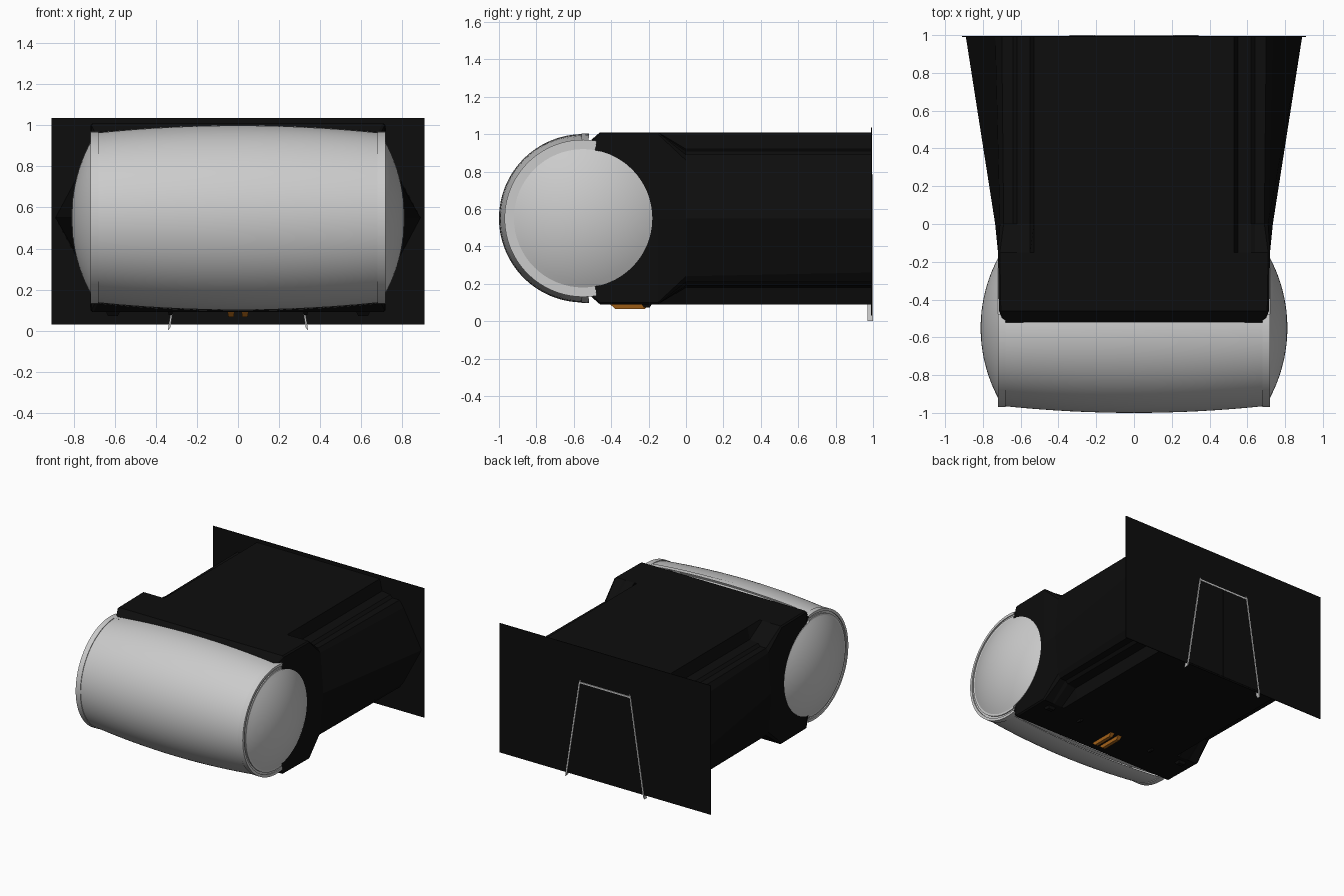
import bpy, bmesh, math

if "Cube" in bpy.data.objects:
    bpy.data.objects.remove(bpy.data.objects["Cube"])

CY, CZ = -0.55, 0.55   # drum axis


def material(name, col):
    m = bpy.data.materials.new(name)
    m.diffuse_color = (*col, 1)
    m.use_nodes = True
    m.node_tree.nodes["Principled BSDF"].inputs["Base Color"].default_value = m.diffuse_color
    return m


BLACK = material("black_shell", (0.004, 0.004, 0.004))
ORANGE = material("orange_latch", (0.4, 0.13, 0.01))


def make(name, verts, faces, mat=None, smooth=False):
    me = bpy.data.meshes.new(name)
    me.from_pydata(verts, [], faces)
    bm = bmesh.new()
    bm.from_mesh(me)
    bmesh.ops.remove_doubles(bm, verts=bm.verts, dist=1e-5)
    bmesh.ops.recalc_face_normals(bm, faces=bm.faces)
    bm.to_mesh(me)
    bm.free()
    ob = bpy.data.objects.new(name, me)
    bpy.context.collection.objects.link(ob)
    if mat:
        me.materials.append(mat)
    if smooth:
        bpy.ops.object.select_all(action='DESELECT')
        ob.select_set(True)
        bpy.context.view_layer.objects.active = ob
        bpy.ops.object.shade_smooth_by_angle(angle=math.radians(30))
    return ob


def loft(name, rings, mat=None):
    """Skin equal closed rings and cap both ends."""
    n = len(rings[0])
    verts = [v for r in rings for v in r]
    faces = [(i * n + j, i * n + (j + 1) % n, (i + 1) * n + (j + 1) % n, (i + 1) * n + j)
             for i in range(len(rings) - 1) for j in range(n)]
    faces += [tuple(range(n)), tuple(range(len(verts) - n, len(verts)))]
    return make(name, verts, faces, mat)


def revolve(name, prof, a0, a1, steps):
    """Turn an (x, radius) profile about the drum axis; 0 degrees is up, 90 is front."""
    n, verts, faces = len(prof), [], []
    for i in range(steps + 1):
        t = math.radians(a0 + (a1 - a0) * i / steps)
        verts += [(x, CY - r * math.sin(t), CZ + r * math.cos(t)) for x, r in prof]
    for i in range(steps):
        for j in range(n - 1):
            a = i * n + j
            faces.append((a, a + 1, a + n + 1, a + n))
    return make(name, verts, faces, None, True)


def section(y, half):
    """Mirror a quarter outline (x, height above axis) into a full ring."""
    q = half + [(x, -h) for x, h in reversed(half[:-1])]
    q += [(-x, z) for x, z in reversed(q)]
    return [(x, y, CZ + z) for x, z in q]


# Main housing: boxy collar at the front, grooved and flared tail behind
def collar(w, h):
    return [(0.53, h), (0.55, h), (0.62, h), (0.64, h), (w - 0.01, h), (w, h - 0.01), (w, 0)]


tail_front = [(0.53, 0.46), (0.55, 0.37), (0.62, 0.36), (0.64, 0.34), (0.69, 0.34), (0.71, 0.31), (0.735, 0)]
tail_back = [(0.53, 0.46), (0.55, 0.37), (0.62, 0.36), (0.64, 0.34), (0.70, 0.34), (0.735, 0.29), (0.89, 0)]
loft("housing", [section(-0.54, collar(0.68, 0.39)), section(-0.46, collar(0.715, 0.46)),
                 section(-0.15, collar(0.72, 0.46)), section(0.0, tail_front),
                 section(0.99, tail_back)], BLACK)

# Thin rectangular back plate
loft("back_plate", [[(x, y, z) for x, z in ((-0.91, 0.03), (0.91, 0.03), (0.91, 1.036), (-0.91, 1.036))]
                    for y in (0.989, 0.995)], BLACK)

# Barrel-shaped front shell
N = 16
bulge = [(0.68 * (2 * i / N - 1), 0.45 - 0.035 * (2 * i / N - 1) ** 2) for i in range(N + 1)]
revolve("front_shell", bulge, 0, 180, 64)

# Lips along the upper and lower edges of the shell
lip = [(x, r + 0.004) for x, r in bulge]
lip = lip + [(x, r - 0.03) for x, r in reversed(bulge)] + lip[:1]
for nm, a in (("upper_lip", -4), ("lower_lip", 179)):
    revolve(nm, lip, a, a + 5, 3)

# End rims and domed end caps, mirrored left and right
rim = [(0.68, 0.38), (0.68, 0.42), (0.72, 0.42), (0.72, 0.40), (0.712, 0.40),
       (0.712, 0.385), (0.72, 0.385), (0.72, 0.36)]
dome = [(0.70, 0.37), (0.72, 0.37)]
R = (0.37 ** 2 + 0.092 ** 2) / (2 * 0.092)
top = math.asin(0.37 / R)
dome += [(0.812 - R + R * math.cos(top * (1 - i / 12)), R * math.sin(top * (1 - i / 12)))
         for i in range(1, 13)]
for s, side in ((-1, "left"), (1, "right")):
    revolve(side + "_rim", [(s * x, r) for x, r in rim], -10, 190, 64)
    revolve(side + "_dome", [(s * x, r) for x, r in dome], 0, 360, 64)


# Small tapered pads under the collar
def pad(name, x, y0, y1, w, depth, taper, mat):
    rings = []
    for z, k in ((0.095, 0), (depth, 1)):
        a, b, h = y0 + taper * k, y1 - taper * k, w * (1 - 0.3 * k)
        rings.append([(x - h, a, z), (x + h, a, z), (x + h, b, z), (x - h, b, z)])
    loft(name, rings, mat)


for s, side in ((-1, "left"), (1, "right")):
    pad(side + "_latch", s * 0.034, -0.41, -0.19, 0.018, 0.066, 0.03, ORANGE)
    pad(side + "_foot", s * 0.61, -0.24, -0.18, 0.035, 0.072, 0.015, BLACK)
    pad(side + "_inner_foot", s * 0.33, -0.24, -0.18, 0.012, 0.075, 0.015, BLACK)


# Folding stand on the back: two splayed legs, crossbar and centre seam
def strip(name, x0, z0, x1, z1, dx, dz, y0, mat=None):
    q = [(x0, z0), (x0 + dx, z0 + dz), (x1 + dx, z1 + dz), (x1, z1)]
    loft(name, [[(x, y, z) for x, z in q] for y in (y0, 1.0)], mat)


for s, side in ((-1, "left"), (1, "right")):
    strip(side + "_stand_leg", s * 0.342, 0.0, s * 0.222, 0.768, -s * 0.012, 0.015, 0.97)
strip("stand_crossbar", -0.215, 0.756, 0.215, 0.756, 0, 0.012, 0.985)
panel = [(-0.325, 0.04), (0.325, 0.04), (0.212, 0.758), (-0.212, 0.758)]
loft("stand_panel", [[(x, y, z) for x, z in panel] for y in (0.985, 0.998)], BLACK)
strip("stand_seam", -0.002, 0.04, -0.002, 0.756, 0.004, 0, 0.985, BLACK)
